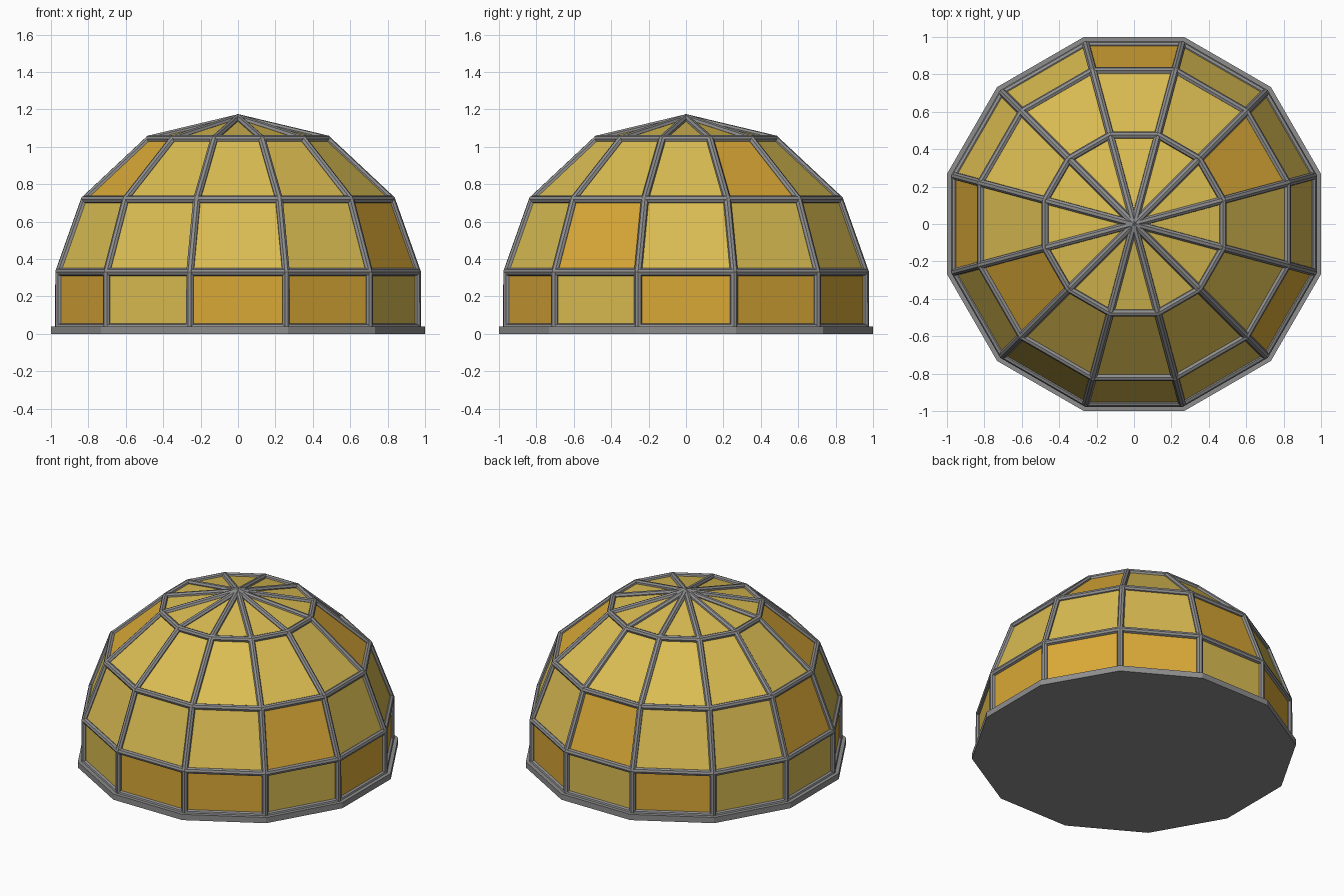
import bpy, bmesh, math
from mathutils import Vector

if "Cube" in bpy.data.objects:
    bpy.data.objects.remove(bpy.data.objects["Cube"])

N = 12
C15 = math.cos(math.pi / N)
# (apothem, height) of each frame level, bottom to apex
LEVELS = [(0.957, 0.035), (0.957, 0.33), (0.82, 0.718), (0.475, 1.041)]
APEX = Vector((0, 0, 1.154))
# sectors (counted anticlockwise from +x) holding an orange pane, per row
ORANGE = [{0, 1, 2, 4, 7, 9, 10}, {3, 6, 11}, {1, 7}, set()]


def material(name, rgb):
    m = bpy.data.materials.new(name)
    m.diffuse_color = (*rgb, 1)
    m.use_nodes = True
    m.node_tree.nodes["Principled BSDF"].inputs["Base Color"].default_value = m.diffuse_color
    return m


grey = material("grey metal", (0.27, 0.27, 0.275))
yellow = material("yellow glass", (0.71, 0.51, 0.085))
orange = material("orange glass", (0.70, 0.395, 0.038))


def corner(level, k):
    """Corner k of the twelve-sided ring at a level."""
    a, z = level
    t = (k - 0.5) * 2 * math.pi / N
    return Vector((a / C15 * math.cos(t), a / C15 * math.sin(t), z))


def mesh_object(name, bm, mats):
    me = bpy.data.meshes.new(name)
    bm.to_mesh(me)
    bm.free()
    for m in mats:
        me.materials.append(m)
    ob = bpy.data.objects.new(name, me)
    bpy.context.collection.objects.link(ob)
    return ob


def bars(name, paths, cyclic, radius=0.021):
    """Eight-sided bars swept along straight-segment paths."""
    cu = bpy.data.curves.new(name, 'CURVE')
    cu.dimensions = '3D'
    cu.bevel_depth = radius
    cu.bevel_resolution = 2
    cu.use_fill_caps = True
    for pts in paths:
        sp = cu.splines.new('POLY')
        sp.points.add(len(pts) - 1)
        for p, co in zip(sp.points, pts):
            p.co = (*co, 1)
        sp.use_cyclic_u = cyclic
        sp.use_smooth = False
    cu.materials.append(grey)
    ob = bpy.data.objects.new(name, cu)
    bpy.context.collection.objects.link(ob)
    # convert to a plain mesh
    bpy.ops.object.select_all(action='DESELECT')
    ob.select_set(True)
    bpy.context.view_layer.objects.active = ob
    bpy.ops.object.convert(target='MESH')
    return ob


# Base slab
bm = bmesh.new()
low = [bm.verts.new(corner((1.0, 0.0), k)) for k in range(N)]
top = [bm.verts.new(corner((1.0, 0.04), k)) for k in range(N)]
bm.faces.new(low[::-1])
bm.faces.new(top)
for k in range(N):
    j = (k + 1) % N
    bm.faces.new((low[k], low[j], top[j], top[k]))
mesh_object("base_slab", bm, [grey])

# Glass panes, coloured by row and sector
bm = bmesh.new()
rings = [[bm.verts.new(corner(lv, k)) for k in range(N)] for lv in LEVELS]
tip = bm.verts.new(APEX)
for r, ring in enumerate(rings):
    for k in range(N):
        j = (k + 1) % N
        if r + 1 < len(rings):
            f = bm.faces.new((ring[k], ring[j], rings[r + 1][j], rings[r + 1][k]))
        else:
            f = bm.faces.new((ring[k], ring[j], tip))
        f.material_index = int(k in ORANGE[r])
mesh_object("glass_panes", bm, [yellow, orange])

# Horizontal ring bars
bars("ring_bars", [[corner(lv, k) for k in range(N)] for lv in LEVELS], True)

# Ribs, each running over the apex from one side to the other
ribs = []
for k in range(N // 2):
    up = [corner(lv, k) for lv in LEVELS]
    down = [corner(lv, k + N // 2) for lv in reversed(LEVELS)]
    ribs.append(up + [APEX] + down)
bars("rib_bars", ribs, False)
